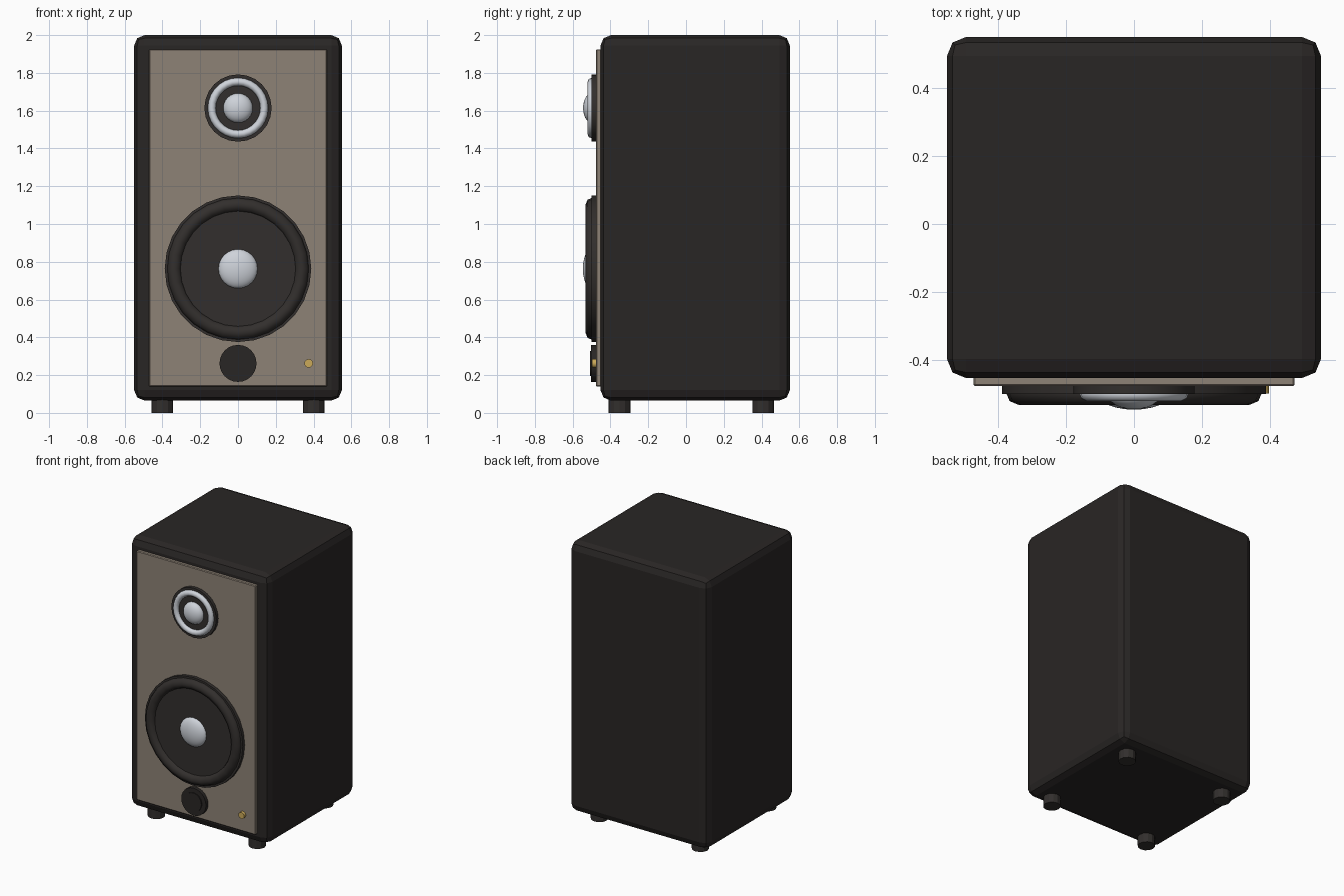
import bpy, math

if "Cube" in bpy.data.objects:
    bpy.data.objects.remove(bpy.data.objects["Cube"])

ANG = math.radians(35)


def material(name, rgb):
    m = bpy.data.materials.new(name)
    m.diffuse_color = (*rgb, 1)
    m.use_nodes = True
    m.node_tree.nodes["Principled BSDF"].inputs["Base Color"].default_value = m.diffuse_color
    return m


BLACK = material("black_shell", (0.022, 0.019, 0.018))
RUBBER = material("dark_rubber", (0.032, 0.028, 0.026))
TAUPE = material("taupe_panel", (0.27, 0.225, 0.18))
SILVER = material("silver", (0.62, 0.65, 0.70))
GOLD = material("gold", (0.60, 0.40, 0.10))


def finish(name, mat, smooth=True):
    ob = bpy.context.object
    ob.name = name
    ob.data.materials.append(mat)
    if smooth:
        bpy.ops.object.shade_smooth_by_angle(angle=ANG)
    return ob


def box(name, mat, lo, hi, bevel, segments):
    mid = [(a + b) / 2 for a, b in zip(lo, hi)]
    bpy.ops.mesh.primitive_cube_add(size=1, location=mid)
    ob = bpy.context.object
    ob.scale = [b - a for a, b in zip(lo, hi)]
    bpy.ops.object.transform_apply(location=False, rotation=False, scale=True)
    finish(name, mat, False)
    mod = ob.modifiers.new("edges", 'BEVEL')
    mod.width, mod.segments = bevel, segments
    return ob


def disc(name, mat, x, z, radius, back, front, sides=24):
    bpy.ops.mesh.primitive_cylinder_add(
        vertices=sides, radius=radius, depth=back - front,
        location=(x, (back + front) / 2, z), rotation=(math.pi / 2, 0, 0))
    return finish(name, mat)


def ring(name, mat, z, y, major, minor):
    bpy.ops.mesh.primitive_torus_add(
        major_segments=28, minor_segments=8, major_radius=major,
        minor_radius=minor, location=(0, y, z), rotation=(math.pi / 2, 0, 0))
    ob = finish(name, mat, False)
    bpy.ops.object.shade_smooth()
    return ob


def dome(name, mat, z, y, radius, height):
    bpy.ops.mesh.primitive_uv_sphere_add(
        segments=24, ring_count=12, radius=1, location=(0, y, z),
        rotation=(math.pi / 2, 0, 0))
    bpy.context.object.scale = (radius, radius, height)
    ob = finish(name, mat, False)
    bpy.ops.object.shade_smooth()
    return ob


# Cabinet and front panel
box("cabinet", BLACK, (-0.55, -0.453, 0.065), (0.55, 0.55, 2.0), 0.056, 2)
box("front_panel", TAUPE, (-0.472, -0.477, 0.14), (0.472, -0.44, 1.925), 0.005, 1)

# Woofer
WZ = 0.763
disc("woofer_flange", RUBBER, 0, WZ, 0.388, -0.46, -0.50, 28)
ring("woofer_surround", RUBBER, WZ, -0.494, 0.339, 0.038)
disc("woofer_cone", RUBBER, 0, WZ, 0.305, -0.48, -0.506, 28)
dome("woofer_dust_cap", SILVER, WZ, -0.50, 0.105, 0.046)

# Tweeter
TZ = 1.614
disc("tweeter_flange", RUBBER, 0, TZ, 0.178, -0.46, -0.50)
ring("tweeter_ring", SILVER, TZ, -0.50, 0.139, 0.021)
dome("tweeter_dome", SILVER, TZ, -0.50, 0.078, 0.045)

# Bass port and indicator light
disc("port_rim", BLACK, 0, 0.262, 0.098, -0.46, -0.502)
disc("port_center", BLACK, 0, 0.262, 0.066, -0.48, -0.509)
disc("indicator_light", GOLD, 0.374, 0.262, 0.023, -0.46, -0.498, 12)

# Feet
for fx in (-0.4, 0.4):
    for fy in (-0.352, 0.408):
        bpy.ops.mesh.primitive_cylinder_add(
            vertices=12, radius=0.057, depth=0.08, location=(fx, fy, 0.04))
        finish("foot", RUBBER, False)
